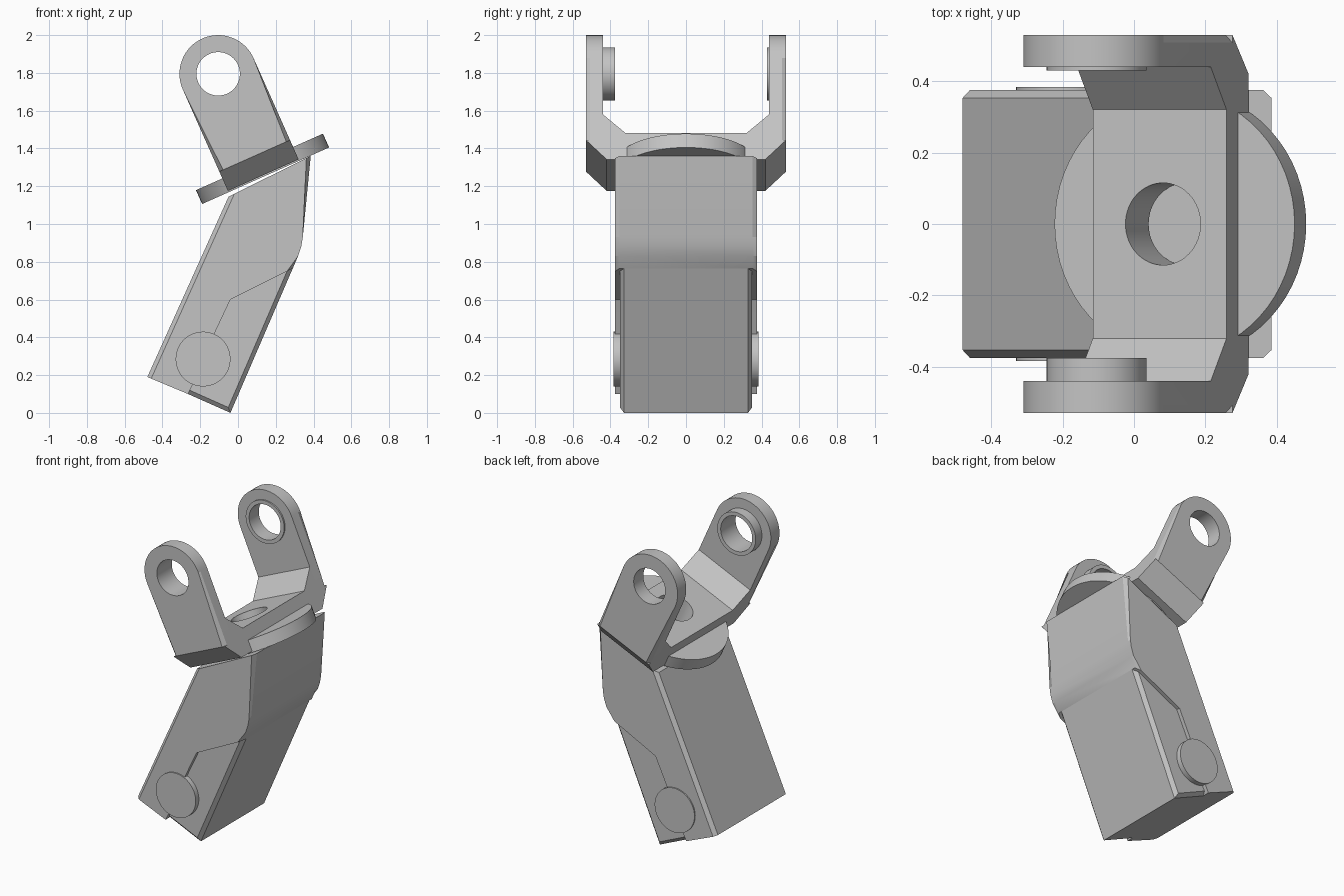
import bpy, bmesh, math
from mathutils import Matrix, Vector

if "Cube" in bpy.data.objects:
    bpy.data.objects.remove(bpy.data.objects["Cube"])

grey = bpy.data.materials.new("plain grey")
grey.use_nodes = True
GREY = (0.55, 0.55, 0.55, 1)
grey.diffuse_color = GREY
grey.node_tree.nodes["Principled BSDF"].inputs["Base Color"].default_value = GREY

WORLD = Matrix.Identity(4)
# Fork frame: origin at the pivot, z up along the arms
TILT = math.radians(24)
FORK = Matrix.Translation((-0.105, 0, 1.795)) @ Matrix.Rotation(-TILT, 4, "Y")


def finish(name, bm, frame):
    bmesh.ops.recalc_face_normals(bm, faces=bm.faces)
    mesh = bpy.data.meshes.new(name)
    bm.to_mesh(mesh)
    bm.free()
    mesh.transform(frame)
    mesh.materials.append(grey)
    obj = bpy.data.objects.new(name, mesh)
    bpy.context.collection.objects.link(obj)
    return obj


def prism(name, points, low, high, frame=WORLD, axis="y", chamfer=(), caps=(0, 1), size=0.022):
    """Extrude a profile along x, y or z; chamfer lists the profile edges to bevel."""
    bm = bmesh.new()
    place = {"x": lambda a, b, d: (d, a, b),
             "y": lambda a, b, d: (a, d, b),
             "z": lambda a, b, d: (a, b, d)}[axis]
    rings = [[bm.verts.new(place(a, b, d)) for a, b in points] for d in (low, high)]
    n = len(points)
    for ring in rings:
        bm.faces.new(ring)
    for i in range(n):
        j = (i + 1) % n
        bm.faces.new((rings[0][i], rings[0][j], rings[1][j], rings[1][i]))
    edges = [bm.edges.get((rings[c][i], rings[c][(i + 1) % n])) for c in caps for i in chamfer]
    if edges:
        bmesh.ops.bevel(bm, geom=edges, offset=size, segments=1, profile=0.5, affect="EDGES")
    return finish(name, bm, frame)


def arc(center, radius, start=0, end=360, steps=64):
    full = end - start == 360
    angles = [math.radians(start + (end - start) * i / steps) for i in range(steps + (not full))]
    return [(center[0] + radius * math.cos(a), center[1] + radius * math.sin(a)) for a in angles]


def drill(objects, cutter):
    for obj in objects:
        mod = obj.modifiers.new("hole", "BOOLEAN")
        mod.operation, mod.solver, mod.object = "DIFFERENCE", "EXACT", cutter
        bpy.context.view_layer.objects.active = obj
        bpy.ops.object.modifier_apply(modifier=mod.name)
    bpy.data.objects.remove(cutter)


# Body: full-width shell and the narrower lower cover
notch = [(-0.04, 0.6), (-0.12, 0.43), (-0.24, 0.15), (-0.265, 0.1)]
shell_outline = [(-0.48, 0.19), (-0.05, 1.145), (0.385, 1.36), (0.343, 0.93),
                 (0.335, 0.88), (0.318, 0.83), (0.29, 0.765)] + notch
parts = [prism("body_shell", shell_outline, -0.375, 0.375, chamfer=(0, 2, 3, 4, 5))]
cover_outline = [(0.29, 0.765)] + notch + [(-0.04, 0)]
parts.append(prism("lower_cover", cover_outline, -0.35, 0.35, chamfer=(4, 5)))

# Round hinge caps on both sides of the body
parts.append(prism("hinge_caps", arc((-0.185, 0.285), 0.145), -0.383, 0.383))

# Swivel disc between body and fork
disc = prism("swivel_disc", arc((0.01, 0), 0.368), -0.595, -0.515, FORK, "z",
             chamfer=range(64), caps=(1,))

# Fork bridge with sloped shoulders
half = [(0.32, -0.435), (0.44, -0.326), (0.44, -0.475), (0.53, -0.475), (0.42, -0.587)]
section = half + [(-y, z) for y, z in reversed(half)]
bridge = prism("fork_bridge", section, -0.205, 0.205, FORK, "x")
drill([disc, bridge], prism("center_cutter", arc((0.01, 0), 0.115), -0.7, -0.3, FORK, "z"))
parts += [disc, bridge]

# Fork arms, each with an inner boss around the pivot hole
arm_outline = arc((0, 0), 0.205, 0, 180, 32) + [(-0.205, -0.475), (0.205, -0.475)]
arm_edges = [i for i in range(len(arm_outline)) if i != len(arm_outline) - 2]
arms = []
for side, sign, boss_end in (("right", -1, 0.375), ("left", 1, 0.43)):
    low, high = sorted((sign * 0.44, sign * 0.53))
    arms.append(prism(side + "_arm", arm_outline, low, high, FORK,
                      chamfer=arm_edges, caps=(int(sign > 0),)))
    low, high = sorted((sign * boss_end, sign * 0.46))
    arms.append(prism(side + "_boss", arc((0, 0), 0.14), low, high, FORK))
drill(arms, prism("pivot_cutter", arc((0, 0), 0.115), -0.7, 0.7, FORK))
parts += arms

# Smooth the round surfaces, keep the hard edges
bpy.ops.object.select_all(action="DESELECT")
for obj in parts:
    obj.select_set(True)
bpy.context.view_layer.objects.active = parts[0]
bpy.ops.object.shade_smooth_by_angle(angle=math.radians(25))
